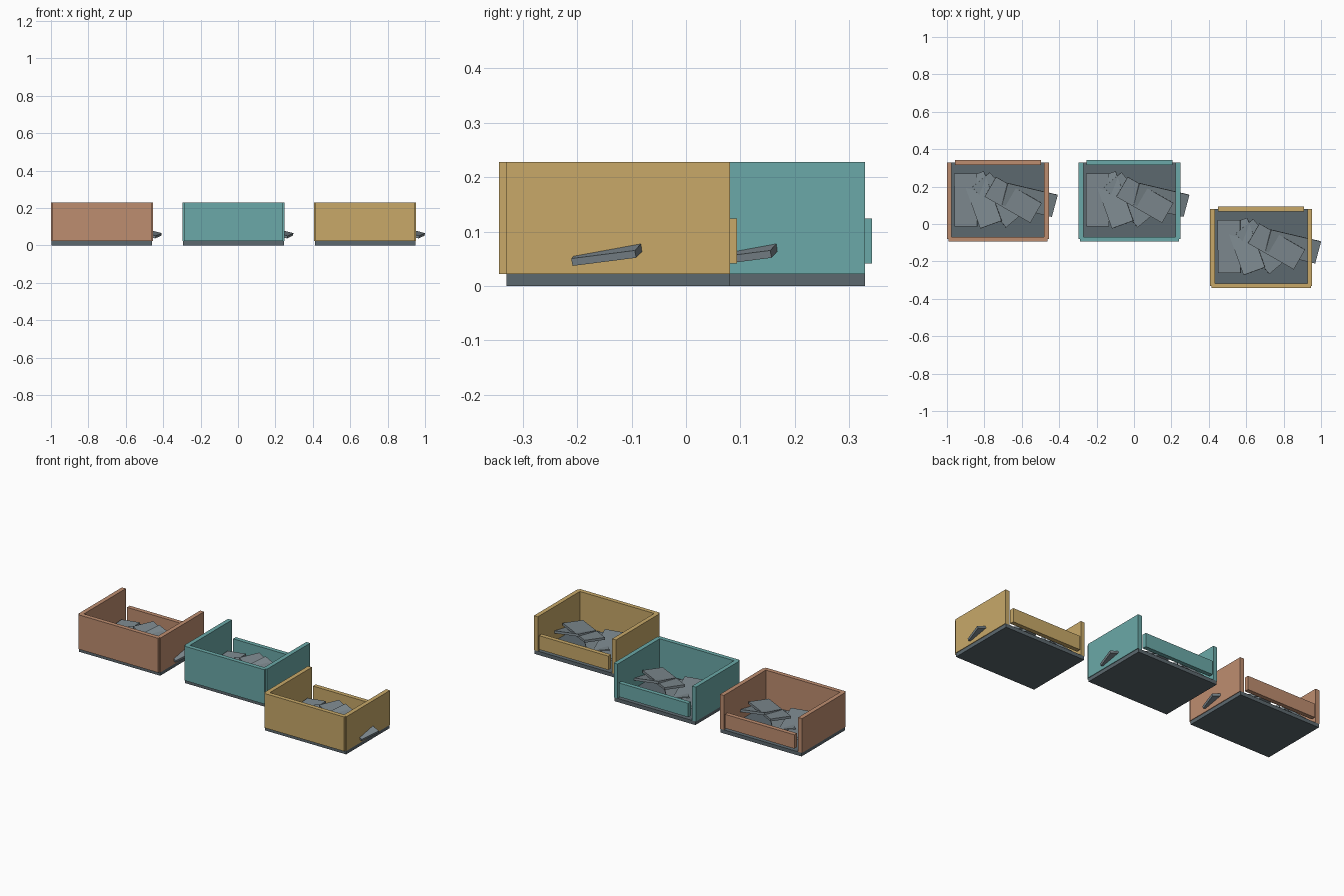
import bpy
from math import radians

old = bpy.data.objects.get("Cube")
if old:
    bpy.data.objects.remove(old, do_unlink=True)


def linear(c):
    c /= 255
    return c / 12.92 if c <= 0.04045 else ((c + 0.055) / 1.055) ** 2.4


def material(name, *rgb):
    mat = bpy.data.materials.new(name)
    mat.use_nodes = True
    color = [linear(c) for c in rgb] + [1]
    mat.diffuse_color = color
    mat.node_tree.nodes["Principled BSDF"].inputs["Base Color"].default_value = color
    return mat


def box(name, origin, center, size, mat, tilt=(0, 0, 0)):
    place = [o + c for o, c in zip(origin, center)]
    bpy.ops.mesh.primitive_cube_add(size=1, location=place,
                                    rotation=[radians(a) for a in tilt])
    obj = bpy.context.object
    obj.name = name
    obj.scale = size
    obj.data.materials.append(mat)
    return obj


slate = material("slate grey", 92, 104, 110)
plank_grey = material("light grey", 126, 138, 144)
terracotta = material("terracotta", 190, 141, 112)
teal = material("teal", 107, 169, 168)
ochre = material("ochre", 200, 169, 105)

# Bin dimensions
WIDTH, DEPTH = 0.53, 0.411
FLOOR, WALL, THICK = 0.022, 0.206, 0.026
WALL_Z = FLOOR + WALL / 2

# Loose planks: x offset, height, tilt
PLANKS = [
    (-0.171, 0.060, (4, -7, 0)),
    (-0.084, 0.075, (-4, -4, 20)),
    (0.000, 0.062, (5, 3, 40)),
    (0.082, 0.108, (3, -3, 60)),
    (0.170, 0.085, (14, -7, 75)),
]


def storage_bin(label, x, y, mat):
    origin = (x, y, 0)
    # Floor slab and walls
    box(label + "_floor", origin, (0, 0, FLOOR / 2), (WIDTH + 0.008, DEPTH, FLOOR), slate)
    for name, side in (("left", 1), ("right", -1)):
        box(f"{label}_{name}_wall", origin, (side * 0.2595, 0, WALL_Z),
            (THICK, DEPTH, WALL), mat)
    box(label + "_front_wall", origin, (0, -DEPTH / 2, WALL_Z), (WIDTH, THICK, WALL), mat)
    # Low lip across the open back
    box(label + "_back_lip", origin, (0, DEPTH / 2, 0.083), (0.46, THICK, 0.083), mat)
    # Fanned pile of planks
    for i, (px, pz, tilt) in enumerate(PLANKS, 1):
        box(f"{label}_plank_{i}", origin, (px, 0.005, pz), (0.122, 0.282, 0.014),
            plank_grey, tilt)


storage_bin("terracotta_bin", -0.728, 0.124, terracotta)
storage_bin("teal_bin", -0.024, 0.124, teal)
storage_bin("ochre_bin", 0.680, -0.125, ochre)
